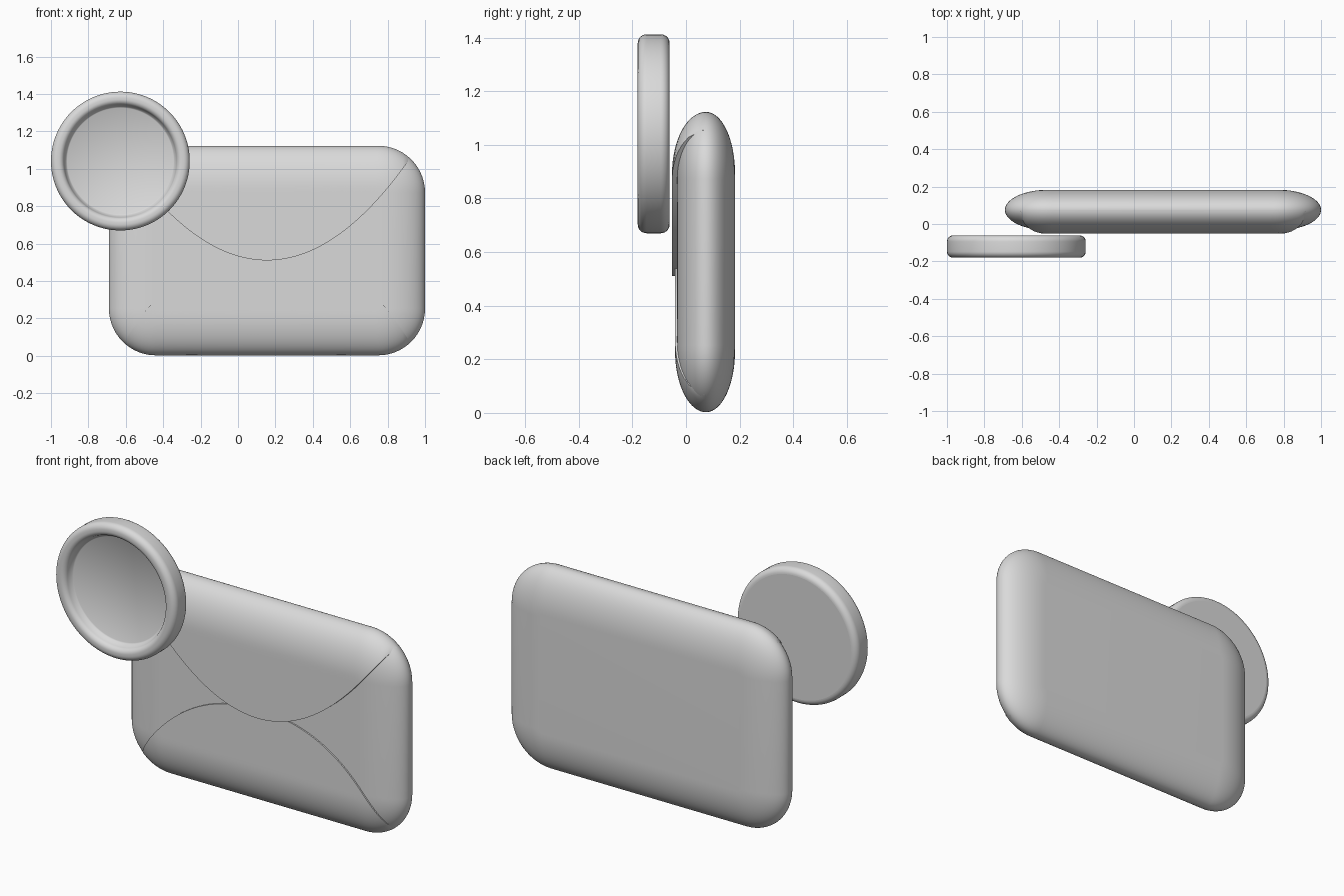
import bpy, bmesh, math

if "Cube" in bpy.data.objects:
    bpy.data.objects.remove(bpy.data.objects["Cube"])

# envelope dimensions
CX, CZ, HW, HH = 0.155, 0.5625, 0.845, 0.56   # centre and half sizes
MID, DEPTH = 0.075, 0.108                      # mid plane and half thickness
R, ROLL = 0.25, 0.23                           # corner radius, pillow edge width

grey = bpy.data.materials.new("light grey")
grey.diffuse_color = (0.7, 0.7, 0.7, 1)
grey.use_nodes = True
grey.node_tree.nodes["Principled BSDF"].inputs["Base Color"].default_value = grey.diffuse_color


def make(name, verts, faces, angle):
    mesh = bpy.data.meshes.new(name)
    mesh.from_pydata(verts, [], faces)
    mesh.materials.append(grey)
    ob = bpy.data.objects.new(name, mesh)
    bpy.context.collection.objects.link(ob)
    bpy.ops.object.select_all(action='DESELECT')
    ob.select_set(True)
    bpy.context.view_layer.objects.active = ob
    bpy.ops.object.shade_smooth_by_angle(angle=math.radians(angle))
    return ob


def recalc(ob):
    bm = bmesh.new()
    bm.from_mesh(ob.data)
    bmesh.ops.recalc_face_normals(bm, faces=bm.faces)
    bm.to_mesh(ob.data)
    bm.free()


def rings_to_faces(rings, n):
    faces = [(k * n + i, k * n + (i + 1) % n, (k + 1) * n + (i + 1) % n, (k + 1) * n + i)
             for k in range(rings - 1) for i in range(n)]
    return faces + [tuple(range(n)), tuple(range((rings - 1) * n, rings * n))]


# envelope body: stacked rounded rectangles with an elliptical edge
def outline(inset, seg=14):
    r = R - inset
    pts = []
    for k, (sx, sz) in enumerate([(1, 1), (-1, 1), (-1, -1), (1, -1)]):
        for i in range(seg + 1):
            a = math.pi / 2 * (k + i / seg)
            pts.append((CX + sx * (HW - R) + r * math.cos(a),
                        CZ + sz * (HH - R) + r * math.sin(a)))
    return pts


verts, RINGS = [], 33
for k in range(RINGS):
    a = math.pi * (k / (RINGS - 1) - 0.5)
    verts += [(x, MID + DEPTH * math.sin(a), z) for x, z in outline(ROLL * (1 - math.cos(a)))]
body = make("envelope_body", verts, rings_to_faces(RINGS, len(verts) // RINGS), 40)
recalc(body)


# flaps: thin layers following the front of the pillow
def front_y(dx, dz, depth):
    qx, qz = abs(dx) - (HW - R), abs(dz) - (HH - R)
    d = R - math.hypot(max(qx, 0), max(qz, 0)) - min(max(qx, qz), 0)
    u = min(max(1 - d / ROLL, 0), 1)
    return MID - depth * math.sqrt(1 - u * u)


def edge_z(dx):
    q = max(abs(dx) - (HW - R), 0)
    return HH - R + math.sqrt(R * R - q * q)


def flap(name, side, curve, depth, reach, cols=80, rows=28):
    verts, faces = [], []
    for i in range(cols + 1):
        dx = reach * (2 * i / cols - 1)
        end = edge_z(dx) * side
        start = curve(dx) - CZ
        if start * side > end * side:
            start = end
        verts.append((CX + dx, front_y(dx, start, 0.095), CZ + start))   # edge wall
        for j in range(rows + 1):
            dz = start + (end - start) * math.sin(math.pi / 2 * j / rows)
            verts.append((CX + dx, front_y(dx, dz, depth), CZ + dz))
    n = rows + 2
    for i in range(cols):
        for j in range(n - 1):
            f = (i * n + j, (i + 1) * n + j, (i + 1) * n + j + 1, i * n + j + 1)
            faces.append(f if side > 0 else f[::-1])
    make(name, verts, faces, 40)


flap("lower_flap", -1, lambda d: 0.555 - 0.55 * d ** 2 - 0.47 * d ** 4, 0.116, 0.765)
flap("upper_flap", 1, lambda d: 0.51 + 0.93 * d ** 2, 0.127, 0.765)

# round badge: lathed dish with a rounded rim
def arc(cr, cy, rad, a0, a1, n=8):
    return [(cr + rad * math.cos(math.radians(a0 + (a1 - a0) * i / n)),
             cy + rad * math.sin(math.radians(a0 + (a1 - a0) * i / n))) for i in range(n + 1)]


profile = arc(0.338, -0.094, 0.033, 90, 0) + arc(0.338, -0.147, 0.033, 0, -90)
profile += arc(0.330, -0.150, 0.030, -90, -170) + [(0.290, -0.134), (0.284, -0.130)]
N = 96
verts = [(-0.629 + r * math.cos(2 * math.pi * i / N), y, 1.041 + r * math.sin(2 * math.pi * i / N))
         for r, y in profile for i in range(N)]
badge = make("round_badge", verts, rings_to_faces(len(profile), N), 50)
recalc(badge)
